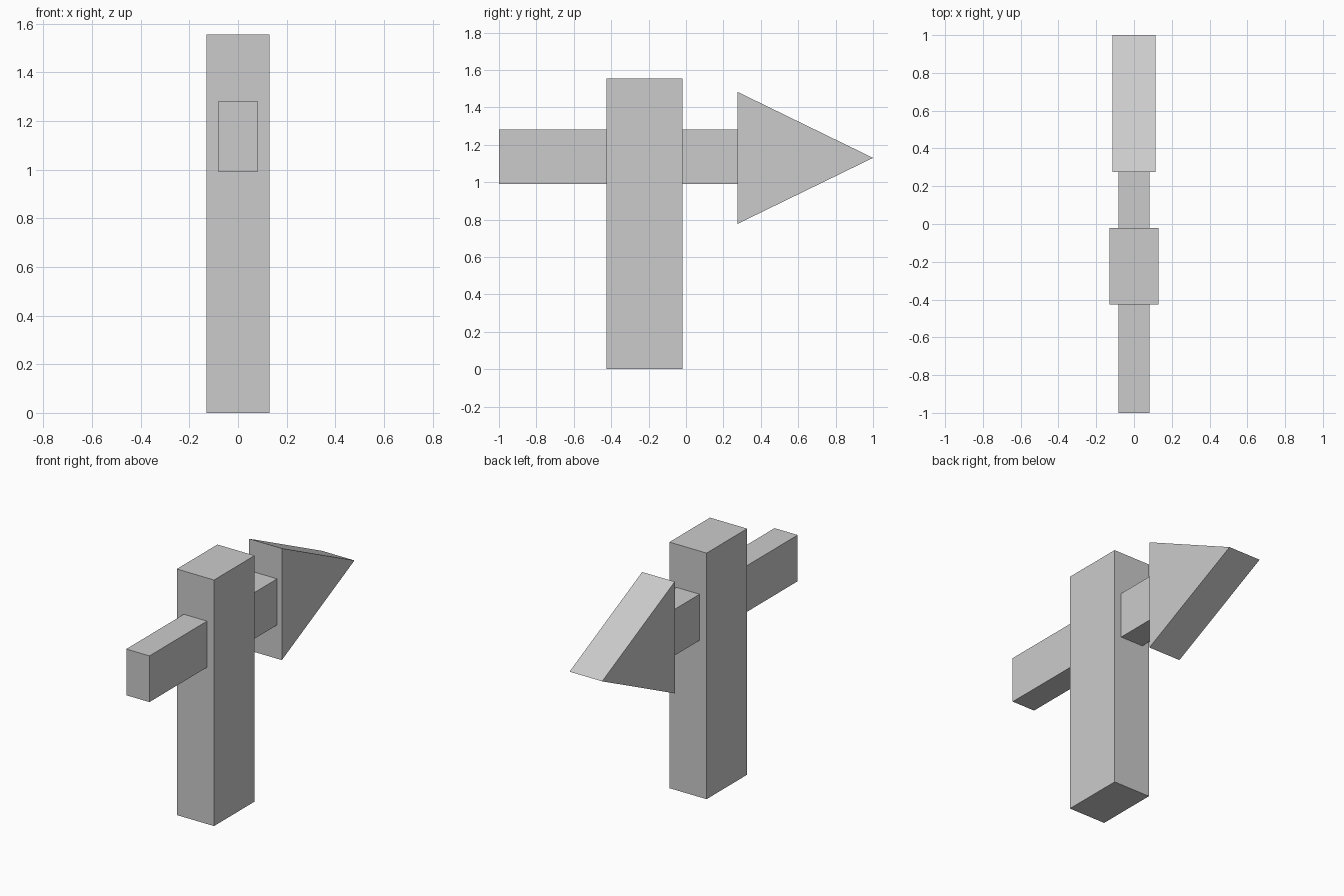
import bpy
import bmesh
from mathutils import Vector

default = bpy.data.objects.get("Cube")
if default:
    bpy.data.objects.remove(default, do_unlink=True)

# Single flat grey for every part
COLOUR = (0.6, 0.6, 0.6, 1.0)
grey = bpy.data.materials.new("plain_grey")
grey.use_nodes = True
grey.diffuse_color = COLOUR
grey.node_tree.nodes["Principled BSDF"].inputs["Base Color"].default_value = COLOUR


def extrude_profile(name, profile, half_width):
    """Extrude a (y, z) outline evenly to both sides of x = 0."""
    bm = bmesh.new()
    face = bm.faces.new([bm.verts.new((-half_width, y, z)) for y, z in profile])
    side = bmesh.ops.extrude_face_region(bm, geom=[face])["geom"]
    moved = [v for v in side if isinstance(v, bmesh.types.BMVert)]
    bmesh.ops.translate(bm, verts=moved, vec=Vector((2 * half_width, 0, 0)))
    bmesh.ops.recalc_face_normals(bm, faces=bm.faces[:])
    mesh = bpy.data.meshes.new(name)
    bm.to_mesh(mesh)
    bm.free()
    mesh.materials.append(grey)
    obj = bpy.data.objects.new(name, mesh)
    bpy.context.collection.objects.link(obj)
    return obj


def rectangle(y0, y1, z0, z1):
    return [(y0, z0), (y1, z0), (y1, z1), (y0, z1)]


# Upright post
extrude_profile("post", rectangle(-0.425, -0.02, 0, 1.555), 0.13)
# Arrow shaft running through the post
extrude_profile("arrow_shaft", rectangle(-1, 0.275, 0.99, 1.282), 0.081)
# Triangular arrow head pointing to the back
extrude_profile("arrow_head", [(0.275, 0.777), (1, 1.13), (0.275, 1.483)], 0.114)
